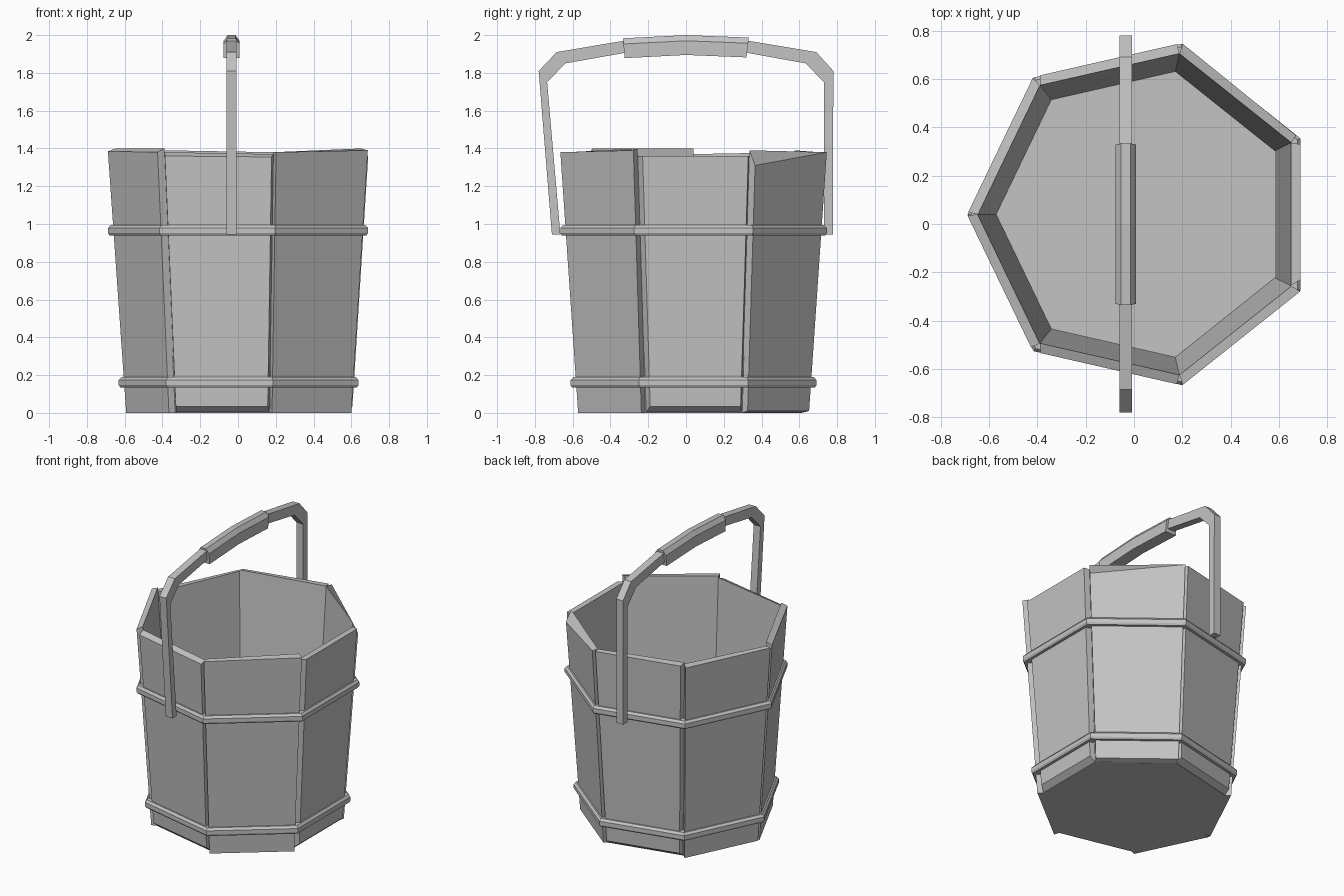
import bpy, bmesh, math
from mathutils import Vector

cube = bpy.data.objects.get("Cube")
if cube:
    bpy.data.objects.remove(cube)

SIDES = 7
CENTRE = Vector((0.036, 0.04, 0))
STEP = math.tau / SIDES
THICK = 0.045

wood = bpy.data.materials.new("weathered grey")
wood.use_nodes = True
GREY = (0.55, 0.55, 0.55, 1)
wood.diffuse_color = GREY
wood.node_tree.nodes["Principled BSDF"].inputs["Base Color"].default_value = GREY


def wall_radius(z):
    return 0.63 + 0.07 * z


def corner(index, radius, z):
    """Point on a corner line of the tapered seven-sided body."""
    angle = (index - 0.5) * STEP
    return CENTRE + Vector((radius * math.cos(angle), radius * math.sin(angle), z))


def make_object(name, bm):
    bmesh.ops.recalc_face_normals(bm, faces=bm.faces)
    mesh = bpy.data.meshes.new(name)
    bm.to_mesh(mesh)
    bm.free()
    mesh.materials.append(wood)
    obj = bpy.data.objects.new(name, mesh)
    bpy.context.collection.objects.link(obj)
    return obj


def loft(name, rings, closed=False):
    """Skin equal-length rings; cap the ends unless the loft is closed."""
    bm = bmesh.new()
    loops = [[bm.verts.new(p) for p in ring] for ring in rings]
    pairs = list(zip(loops, loops[1:]))
    if closed:
        pairs.append((loops[-1], loops[0]))
    else:
        bm.faces.new(loops[0])
        bm.faces.new(loops[-1])
    for low, high in pairs:
        for i in range(len(low)):
            j = (i + 1) % len(low)
            bm.faces.new((low[i], low[j], high[j], high[i]))
    return make_object(name, bm)


def stave(index, tops, trims, drops, lift):
    """Tapered board with uneven top corners and a groove at each end."""
    def section(heights, lowered):
        inner, outer = [], []
        for end in (0, 1):
            zi = heights[end]
            zo = zi + lowered[end]
            inner.append(corner(index + end, wall_radius(zi) - THICK, zi))
            here = corner(index + end, wall_radius(zo), zo)
            other = corner(index + 1 - end, wall_radius(zo), zo)
            outer.append(here + (other - here).normalized() * trims[end])
        return [inner[0], outer[0], outer[1], inner[1]]
    loft(f"stave_{index + 1}",
         [section((0, 0), (lift, lift)), section(tops, [-d for d in drops])])


# Staves: top heights, end trims, outer corner drops, raised lower edge
STAVES = [
    ((1.36, 1.36), (0.045, 0.025), (0, 0), 0.035),
    ((1.39, 1.38), (0.02, 0.005), (0.08, 0), 0.01),
    ((1.38, 1.39), (0.02, 0.03), (0, 0.01), 0.03),
    ((1.38, 1.37), (0.005, 0.01), (0.01, 0), 0),
    ((1.4, 1.4), (0.005, 0.02), (0.015, 0.02), 0),
    ((1.38, 1.37), (0.03, 0.02), (0.02, 0.015), 0.035),
    ((1.38, 1.4), (0.005, 0.005), (0, 0.01), 0),
]
for i, spec in enumerate(STAVES):
    stave(i, *spec)

# Base block: its top is the inside floor
loft("bucket_floor", [[corner(i, wall_radius(z) - THICK + 0.005, z) for i in range(SIDES)]
                      for z in (0, 0.3)])

# Two chamfered hoops
HOOP_PROFILE = [(-0.03, -0.027), (0.018, -0.027), (0.026, -0.015),
                (0.026, 0.012), (0.012, 0.027), (-0.03, 0.027)]
for name, z in (("lower_hoop", 0.162), ("upper_hoop", 0.967)):
    loft(name, [[corner(i, wall_radius(z) + dr, z + dz) for dr, dz in HOOP_PROFILE]
                for i in range(SIDES)], closed=True)

# Handle strap: outer and inner edge points along the arch
HANDLE_X = -0.034
STRAP = [
    ((-0.71, 0.945), (-0.665, 0.945)),
    ((-0.78, 1.81), (-0.735, 1.75)),
    ((-0.685, 1.91), (-0.64, 1.85)),
    ((-0.33, 1.97), (-0.33, 1.905)),
    ((0, 1.985), (0, 1.925)),
    ((0.33, 1.97), (0.33, 1.905)),
    ((0.69, 1.91), (0.635, 1.85)),
    ((0.78, 1.81), (0.73, 1.75)),
    ((0.778, 0.945), (0.73, 0.945)),
]
HALF = 0.026
loft("handle_strap", [[Vector((HANDLE_X + s * HALF, *p))
                       for s, p in ((-1, o), (1, o), (1, n), (-1, n))]
                      for o, n in STRAP])

# Grip: thicker sleeve with chamfered upper edges
GRIP_SECTION = [(-0.042, 0), (-0.042, 0.075), (-0.02, 0.105),
                (0.02, 0.105), (0.042, 0.075), (0.042, 0)]
loft("handle_grip", [[Vector((HANDLE_X + x, y + lean * dz, base + dz))
                      for x, dz in GRIP_SECTION]
                     for y, base, lean in ((-0.325, 1.878, -0.08), (0, 1.895, 0),
                                           (0.32, 1.882, 0.12))])
